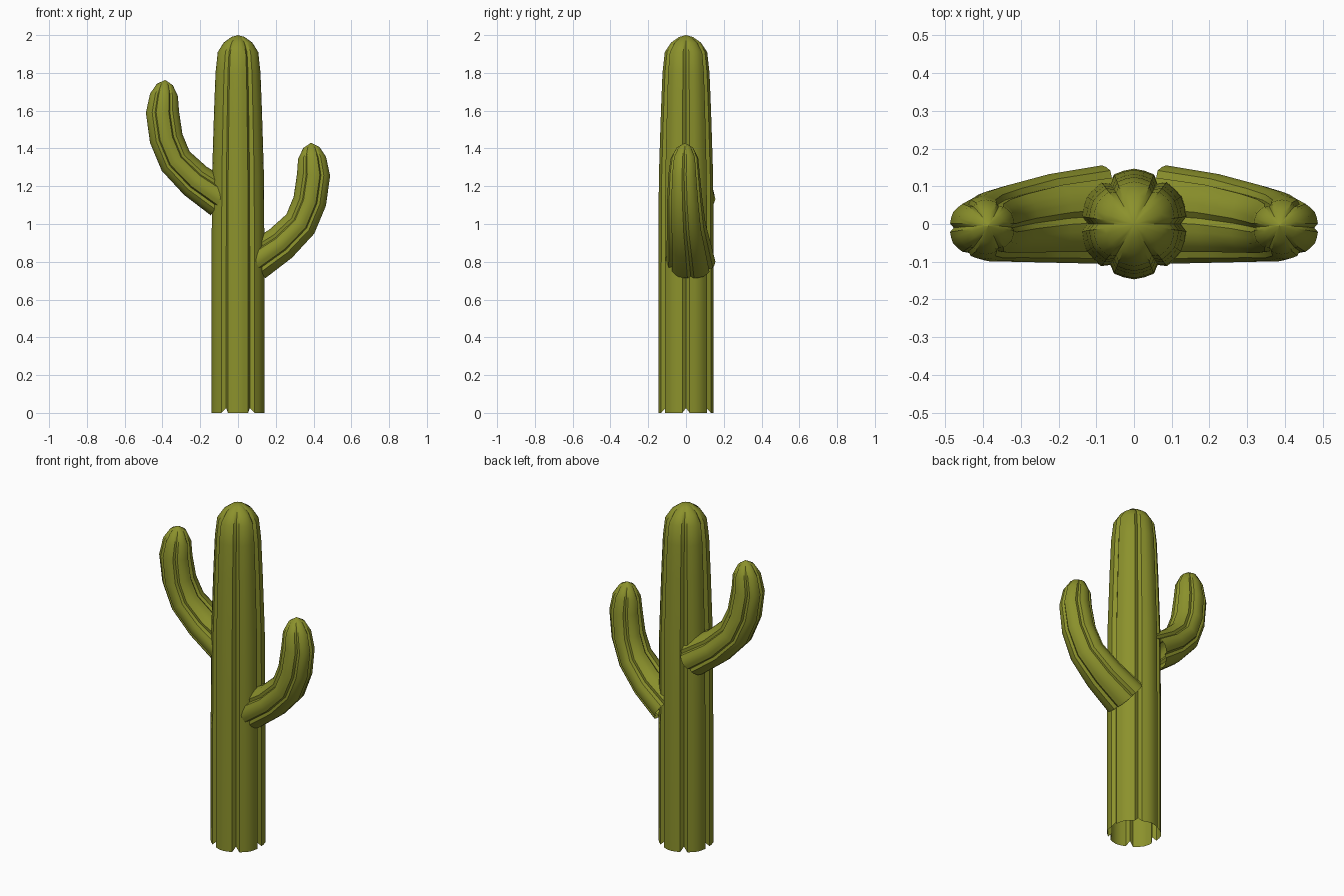
import bpy, bmesh, math
from mathutils import Vector

if "Cube" in bpy.data.objects:
    bpy.data.objects.remove(bpy.data.objects["Cube"])

green = bpy.data.materials.new("olive green")
green.diffuse_color = (0.26, 0.285, 0.025, 1)
green.use_nodes = True
green.node_tree.nodes["Principled BSDF"].inputs["Base Color"].default_value = green.diffuse_color

# Six-lobed ribbed section: (angle in degrees, relative radius) with a narrow groove at 0
RIB = [(0, 0.87), (8, 0.985), (19, 1.0), (30, 1.02), (41, 1.0), (52, 0.985)]


def ribbed_tube(name, rings, tip, base_notch=0.0):
    """rings: (centre, u axis, v axis) with the axes carrying the radii."""
    bm = bmesh.new()
    loops = []
    for i, (c, u, v) in enumerate(rings):
        loop = []
        for k in range(6):
            for a, r in RIB:
                t = math.radians(60 * k + a)
                p = c + r * (math.cos(t) * u + math.sin(t) * v)
                if i == 0 and a == 0:
                    p.z += base_notch
                loop.append(bm.verts.new(p))
        loops.append(loop)
    n = len(loops[0])
    for a, b in zip(loops, loops[1:]):
        for j in range(n):
            bm.faces.new((a[j], a[(j + 1) % n], b[(j + 1) % n], b[j]))
    apex = bm.verts.new(tip)
    for j in range(n):
        bm.faces.new((loops[-1][j], loops[-1][(j + 1) % n], apex))
    bmesh.ops.recalc_face_normals(bm, faces=bm.faces)
    me = bpy.data.meshes.new(name)
    bm.to_mesh(me)
    bm.free()
    me.materials.append(green)
    ob = bpy.data.objects.new(name, me)
    bpy.context.collection.objects.link(ob)
    bpy.ops.object.select_all(action='DESELECT')
    ob.select_set(True)
    bpy.context.view_layer.objects.active = ob
    bpy.ops.object.shade_smooth_by_angle(angle=math.radians(40))
    return ob


# Trunk: tapering column with rounded top, open at the base
profile = [(0, 0.144), (0.7, 0.144), (1.25, 0.141), (1.6, 0.130), (1.8, 0.122),
           (1.91, 0.110), (1.96, 0.078), (1.99, 0.036)]
ribbed_tube("trunk",
            [(Vector((0, 0, z)), Vector((r, 0, 0)), Vector((0, r, 0))) for z, r in profile],
            Vector((0, 0, 2.0)), 0.025)

# Arm path: x, y, z, in-plane radius, sideways radius
path = [(0.085, 0.025, 0.80, 0.108, 0.128), (0.225, 0.015, 0.895, 0.098, 0.115),
        (0.33, 0.002, 1.0, 0.092, 0.100), (0.38, -0.006, 1.12, 0.091, 0.092),
        (0.4, -0.010, 1.26, 0.090, 0.082), (0.392, -0.008, 1.35, 0.076, 0.071),
        (0.388, -0.006, 1.405, 0.044, 0.042)]


def arm(name, side, lift):
    pts = [Vector((side * x, y, z + lift)) for x, y, z, _, _ in path]
    rings = []
    for i, p in enumerate(pts):
        t = pts[min(i + 1, len(pts) - 1)] - pts[max(i - 1, 0)]
        u = Vector((t.z, 0, -t.x)).normalized()
        rings.append((p, u * path[i][3], Vector((0, path[i][4], 0))))
    ribbed_tube(name, rings, Vector((side * 0.386, -0.005, 1.43 + lift)))


arm("right_arm", 1, 0.0)
arm("left_arm", -1, 0.333)
